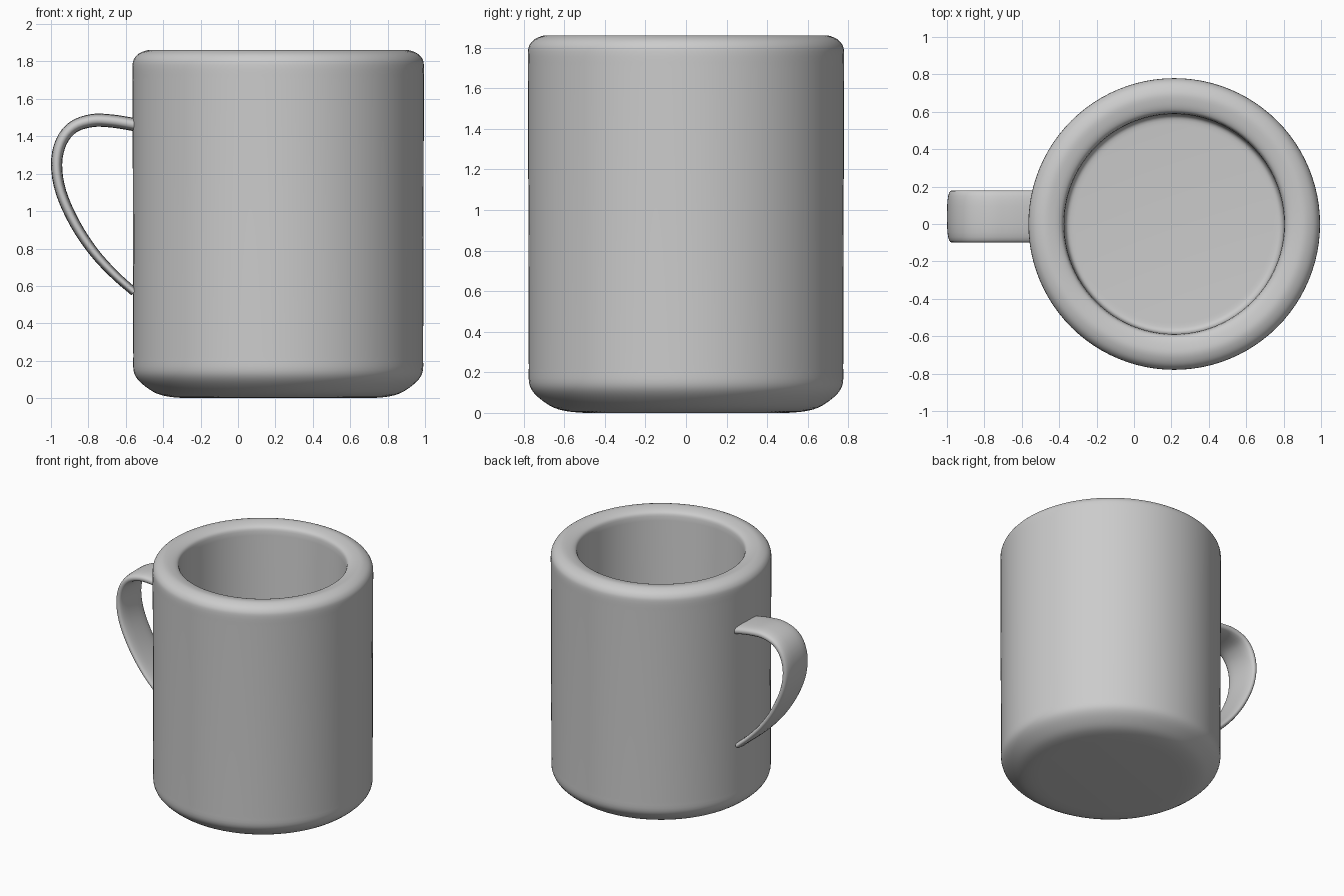
import bpy, bmesh, math
from mathutils import Vector

if "Cube" in bpy.data.objects:
    bpy.data.objects.remove(bpy.data.objects["Cube"])

CX = 0.215  # mug axis


def smooth_path(pts, steps):
    """Catmull-Rom samples through the given points."""
    pts = [Vector(p) for p in pts]
    ext = [2 * pts[0] - pts[1]] + pts + [2 * pts[-1] - pts[-2]]
    out = []
    for i in range(1, len(ext) - 2):
        a, b, c, d = ext[i - 1:i + 3]
        for s in range(steps):
            t = s / steps
            out.append(0.5 * (2 * b + (c - a) * t + (2 * a - 5 * b + 4 * c - d) * t * t
                              + (3 * b - a - 3 * c + d) * t ** 3))
    return out + [pts[-1]]


def finish(name, bm, angle):
    bmesh.ops.recalc_face_normals(bm, faces=bm.faces)
    mesh = bpy.data.meshes.new(name)
    bm.to_mesh(mesh)
    bm.free()
    ob = bpy.data.objects.new(name, mesh)
    bpy.context.collection.objects.link(ob)
    bpy.ops.object.select_all(action='DESELECT')
    ob.select_set(True)
    bpy.context.view_layer.objects.active = ob
    bpy.ops.object.shade_smooth_by_angle(angle=math.radians(angle))
    return ob


# Mug body: lathed outer wall, rounded rim, inner wall and floor
base = smooth_path([(0.50, 0.0), (0.58, 0.007), (0.65, 0.025), (0.71, 0.062),
                    (0.755, 0.105), (0.774, 0.15), (0.775, 0.22)], 3)
rim = smooth_path([(0.779, 1.70), (0.779, 1.78), (0.77, 1.815), (0.745, 1.842), (0.70, 1.86),
                   (0.655, 1.857), (0.615, 1.845), (0.595, 1.825), (0.588, 1.78)], 3)
floor = smooth_path([(0.588, 0.26), (0.582, 0.215), (0.565, 0.195), (0.53, 0.19)], 3)
profile = [Vector((0, 0))] + base + rim + floor + [Vector((0, 0.19))]

bm = bmesh.new()
verts = [bm.verts.new((r, 0, z)) for r, z in profile]
edges = [bm.edges.new(pair) for pair in zip(verts, verts[1:])]
bmesh.ops.spin(bm, geom=verts + edges, cent=(0, 0, 0), axis=(0, 0, 1),
               angle=2 * math.pi, steps=96, use_merge=True)
bmesh.ops.remove_doubles(bm, verts=bm.verts, dist=1e-5)
finish("mug_body", bm, 40).location.x = CX

# Handle: flat rounded strap swept along a loop (x, z, thickness)
path = smooth_path([(-0.50, 1.45, 0.07), (-0.58, 1.467, 0.07), (-0.68, 1.482, 0.07),
                    (-0.78, 1.484, 0.07), (-0.88, 1.45, 0.066), (-0.945, 1.37, 0.063),
                    (-0.97, 1.25, 0.06), (-0.946, 1.10, 0.058), (-0.87, 0.93, 0.056),
                    (-0.77, 0.78, 0.052), (-0.66, 0.66, 0.048), (-0.555, 0.567, 0.045)], 4)
HALF_W, Y_MID, SIDES = 0.14, 0.04, 24
bm = bmesh.new()
rings = []
for i, (x, z, thick) in enumerate(path):
    d = path[min(i + 1, len(path) - 1)] - path[max(i - 1, 0)]
    n = Vector((-d.y, d.x)).normalized()
    ring = []
    for k in range(SIDES):
        a = 2 * math.pi * k / SIDES
        c, s = math.cos(a), math.sin(a)
        w = math.copysign(abs(c) ** 0.7, c) * HALF_W
        h = math.copysign(abs(s) ** 0.7, s) * thick / 2
        ring.append(bm.verts.new((x + n.x * h, Y_MID + w, z + n.y * h)))
    rings.append(ring)
for r0, r1 in zip(rings, rings[1:]):
    for k in range(SIDES):
        j = (k + 1) % SIDES
        bm.faces.new((r0[k], r0[j], r1[j], r1[k]))
bm.faces.new(rings[0])
bm.faces.new(rings[-1])
finish("handle", bm, 60)
